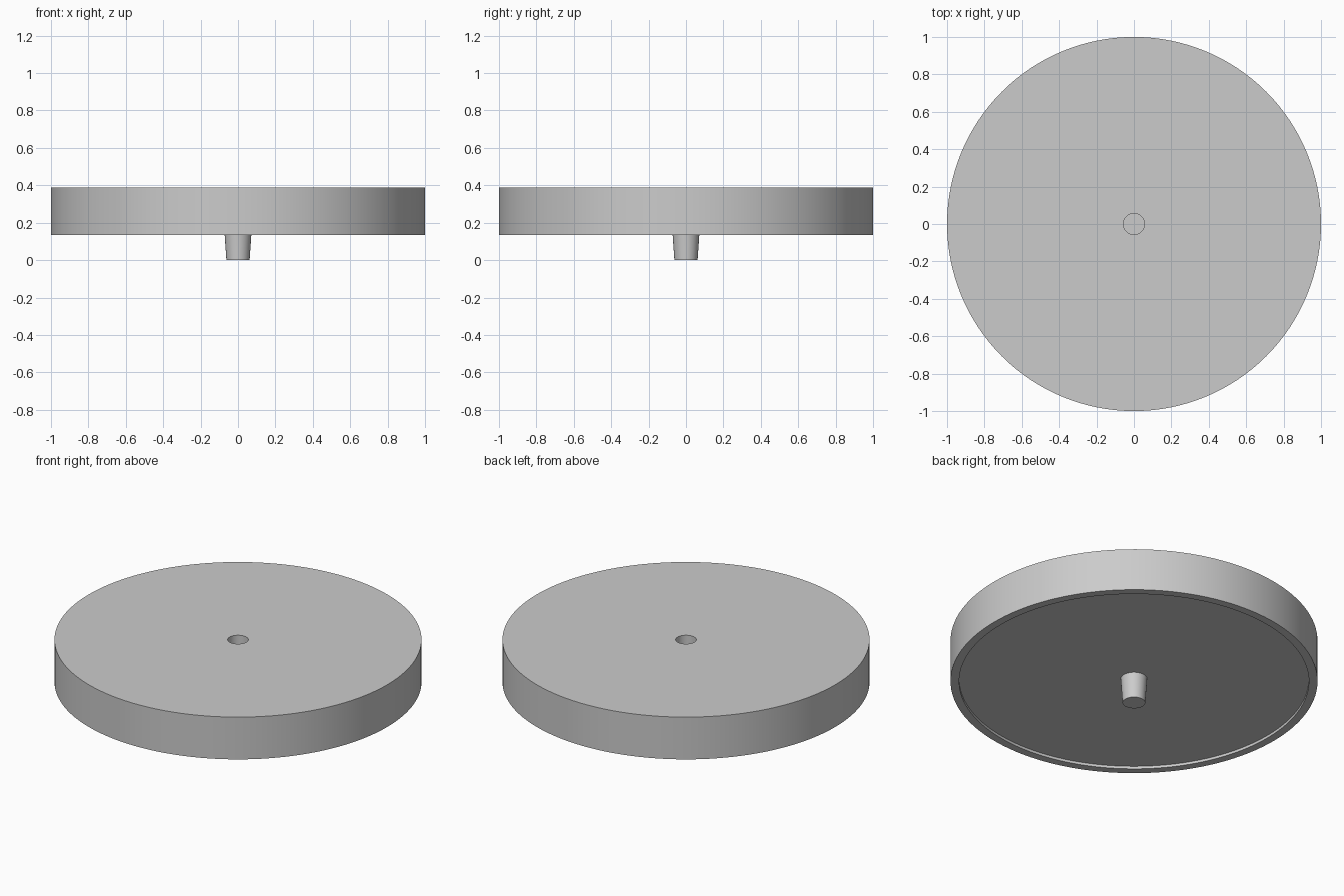
import bpy
import bmesh
import math

cube = bpy.data.objects.get("Cube")
if cube:
    bpy.data.objects.remove(cube, do_unlink=True)

grey = bpy.data.materials.new("plain grey")
grey.use_nodes = True
grey.diffuse_color = (0.6, 0.6, 0.6, 1)
grey.node_tree.nodes["Principled BSDF"].inputs["Base Color"].default_value = (0.6, 0.6, 0.6, 1)


def lathe(name, profile, segments):
    """Turn a (radius, height) profile around the z axis."""
    bm = bmesh.new()
    verts = [bm.verts.new((r, 0, z)) for r, z in profile]
    edges = [bm.edges.new(pair) for pair in zip(verts, verts[1:])]
    bmesh.ops.spin(bm, geom=verts + edges, cent=(0, 0, 0), axis=(0, 0, 1),
                   angle=math.tau, steps=segments, use_merge=True)
    bmesh.ops.remove_doubles(bm, verts=bm.verts, dist=0.0001)
    bmesh.ops.recalc_face_normals(bm, faces=bm.faces)
    mesh = bpy.data.meshes.new(name)
    bm.to_mesh(mesh)
    bm.free()
    mesh.materials.append(grey)
    obj = bpy.data.objects.new(name, mesh)
    bpy.context.collection.objects.link(obj)
    bpy.ops.object.select_all(action="DESELECT")
    obj.select_set(True)
    bpy.context.view_layer.objects.active = obj
    bpy.ops.object.shade_smooth_by_angle(angle=math.radians(30))
    return obj


TOP, RIM, RECESS, SOCKET = 0.388, 0.134, 0.15, 0.25

# Disc with a blind socket on top and a shallow recess underneath
lathe("disc", [(0, SOCKET), (0.056, SOCKET), (0.056, TOP), (1, TOP),
               (1, RIM), (0.953, RIM), (0.953, RECESS), (0, RECESS)], 128)

# Tapered peg, set slightly into the disc
lathe("peg", [(0, RECESS + 0.01), (0.073, RECESS + 0.01), (0.062, 0), (0, 0)], 48)
